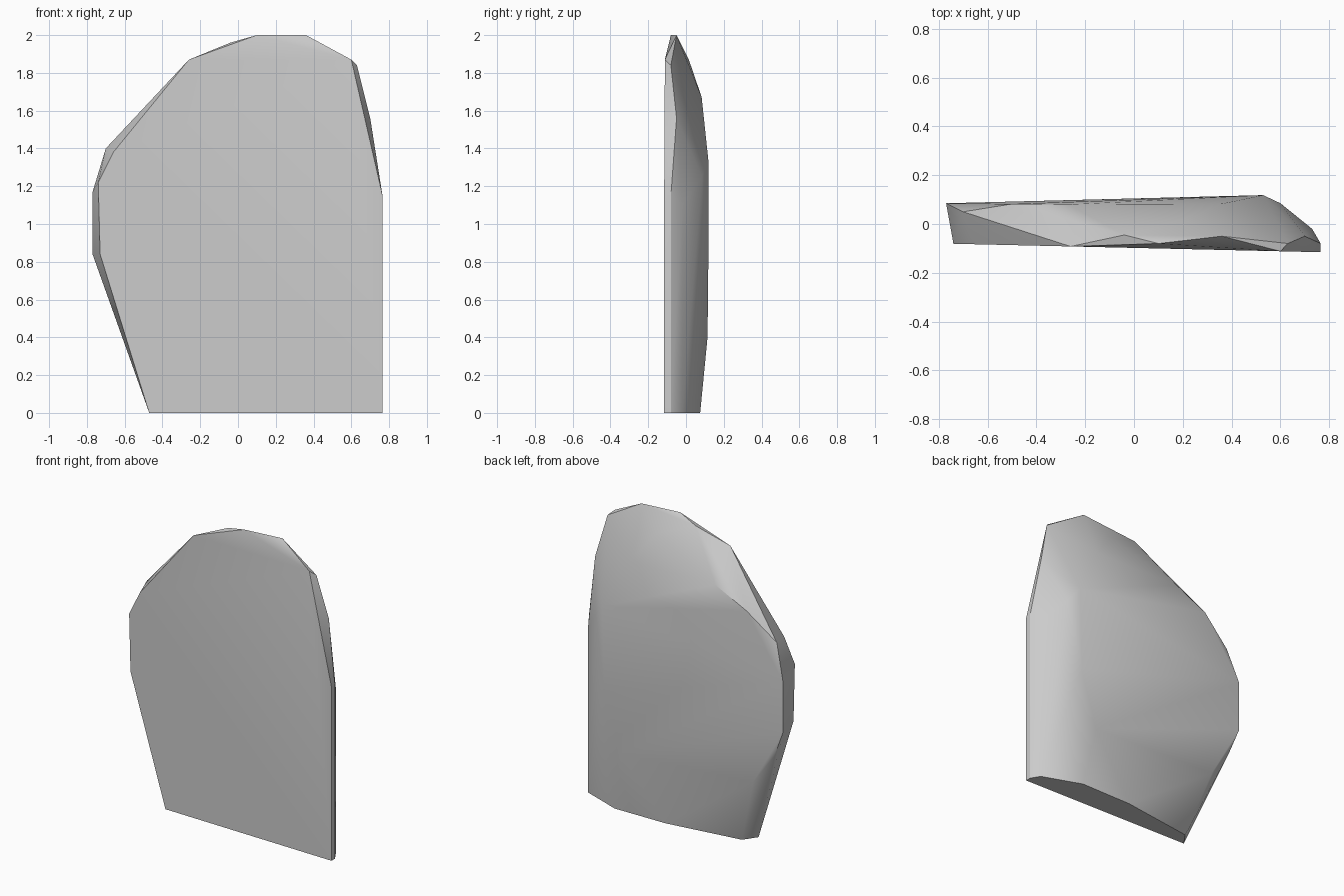
import bpy
import bmesh
import math

cube = bpy.data.objects.get("Cube")
if cube:
    bpy.data.objects.remove(cube, do_unlink=True)

# One stone grey for the whole slab
grey = bpy.data.materials.new("stone_grey")
grey.use_nodes = True
colour = (0.6, 0.6, 0.6, 1)
grey.diffuse_color = colour
grey.node_tree.nodes["Principled BSDF"].inputs["Base Color"].default_value = colour


def front_point(x, z):
    """Point on the flat, slightly turned front face."""
    return (x, -0.098 - 0.023 * x, z)


# Flat front outline
front = [front_point(x, z) for x, z in (
    (-0.47, 0), (0.765, 0), (0.765, 1.15), (0.6, 1.87),
    (-0.26, 1.87), (-0.66, 1.38), (-0.74, 1.22), (-0.73, 0.84))]

# Chipped rim between front and back
rim = [
    (0.765, -0.08, 0), (0.765, -0.08, 1.15), (0.73, -0.02, 0),
    (0.73, -0.02, 1.1), (0.7, -0.05, 1.56), (0.63, -0.08, 1.84),
    (0.36, -0.05, 2), (0.1, -0.08, 2), (-0.04, -0.045, 1.96),
    (-0.7, 0.05, 1.4), (-0.77, 0.085, 1.17), (-0.77, 0.085, 0.84)]

# Rounded back, from the crown down to the foot
back = [
    (0.2, 0.015, 1.87), (0.36, 0.083, 1.67), (-0.27, 0.08, 1.68),
    (-0.5, 0.082, 1.57), (0.53, 0.118, 1.34), (0.6, 0.085, 1.25),
    (0.515, 0.118, 0.78), (0.4, 0.114, 0.4), (-0.55, 0.085, 0.45),
    (-0.7, 0.075, 0.66), (0.47, 0.075, 0), (0.1, 0.072, 0), (-0.41, 0, 0)]

# Wrap the points into one solid slab
bm = bmesh.new()
for point in front + rim + back:
    bm.verts.new(point)
hull = bmesh.ops.convex_hull(bm, input=bm.verts[:])
loose = [v for v in bm.verts if not v.link_faces]
bmesh.ops.delete(bm, geom=loose, context='VERTS')
bmesh.ops.dissolve_limit(bm, angle_limit=math.radians(1),
                         verts=bm.verts[:], edges=bm.edges[:])
bmesh.ops.recalc_face_normals(bm, faces=bm.faces[:])

mesh = bpy.data.meshes.new("stone_slab")
bm.to_mesh(mesh)
bm.free()
mesh.materials.append(grey)
slab = bpy.data.objects.new("stone_slab", mesh)
bpy.context.collection.objects.link(slab)

# Soft back, crisp rim
bpy.ops.object.select_all(action='DESELECT')
slab.select_set(True)
bpy.context.view_layer.objects.active = slab
bpy.ops.object.shade_smooth_by_angle(angle=math.radians(30))
